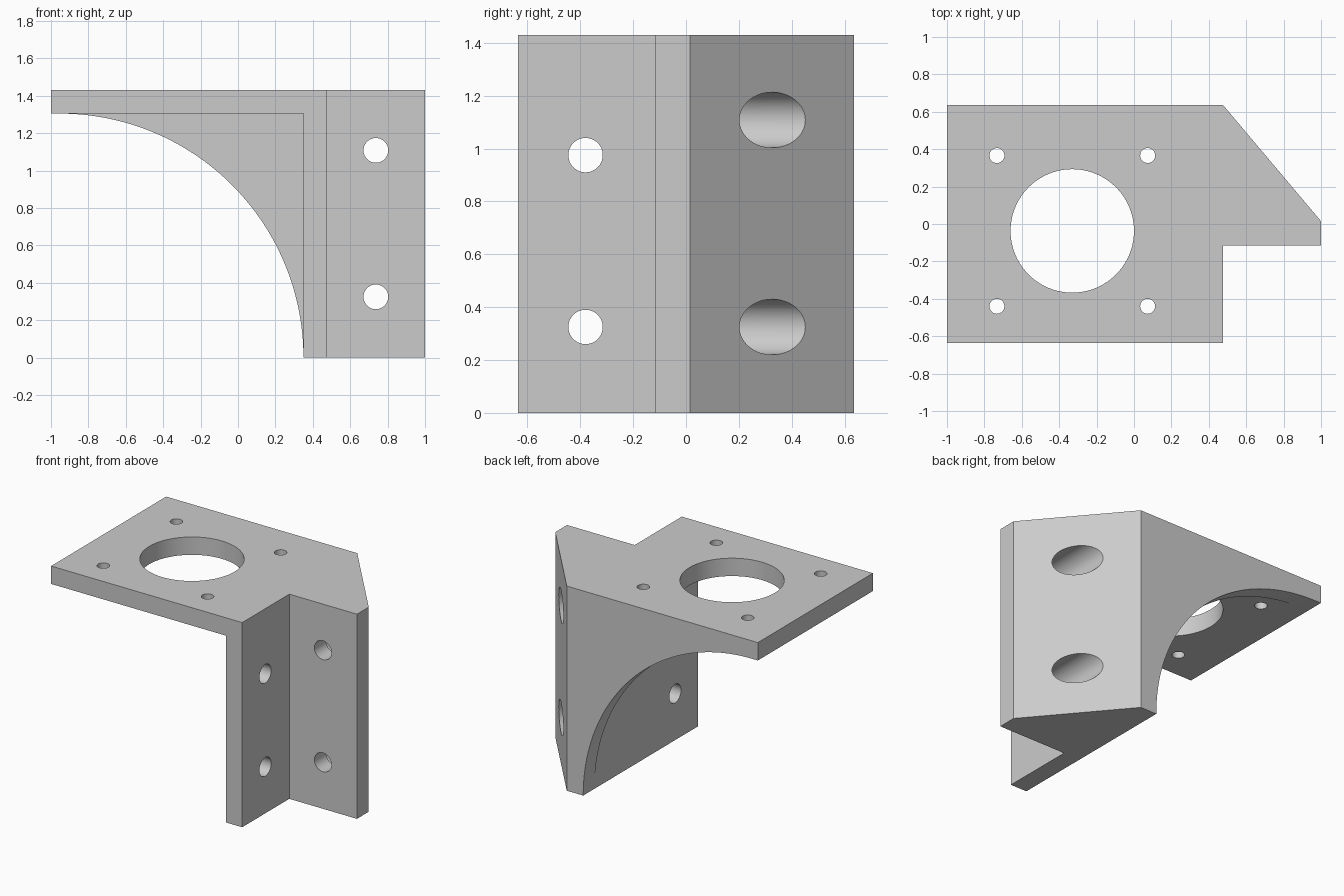
import bpy, bmesh, math
from mathutils import Matrix, Vector

default_cube = bpy.data.objects.get("Cube")
if default_cube:
    bpy.data.objects.remove(default_cube, do_unlink=True)

HEIGHT = 1.43       # overall height
UNDER = 1.305       # underside of the top plate
WALL_IN = 0.35      # inner face of the upright wall
WALL_OUT = 0.477    # outer face of the upright wall
DEPTH = 0.635       # half of the plate depth
RIB_FRONT = 0.51    # front face of the curved rib
FLANGE_Y = -0.115   # front face of the side flange

# One flat grey for the whole part
grey = bpy.data.materials.new("plain grey")
grey.use_nodes = True
colour = (0.6, 0.6, 0.6, 1)
grey.diffuse_color = colour
grey.node_tree.nodes["Principled BSDF"].inputs["Base Color"].default_value = colour


def prism(name, outline, offset, place):
    """Extrude an outline by offset; place maps each 2D point to 3D."""
    bm = bmesh.new()
    face = bm.faces.new([bm.verts.new(place(a, b)) for a, b in outline])
    new = bmesh.ops.extrude_face_region(bm, geom=[face])["geom"]
    verts = [v for v in new if isinstance(v, bmesh.types.BMVert)]
    bmesh.ops.translate(bm, verts=verts, vec=offset)
    bmesh.ops.recalc_face_normals(bm, faces=bm.faces[:])
    mesh = bpy.data.meshes.new(name)
    bm.to_mesh(mesh)
    bm.free()
    mesh.materials.append(grey)
    obj = bpy.data.objects.new(name, mesh)
    bpy.context.collection.objects.link(obj)
    return obj


def drill(name, start, end, radius, sides=64):
    """Cylinder cutter between two points."""
    start, end = Vector(start), Vector(end)
    turn = (end - start).to_track_quat("Z", "Y")
    ring = [(radius * math.cos(math.tau * i / sides),
             radius * math.sin(math.tau * i / sides)) for i in range(sides)]
    return prism(name, ring, end - start,
                 lambda a, b: start + turn @ Vector((a, b, 0)))


def cut(target, cutter):
    cutter.hide_render = True
    mod = target.modifiers.new("cut", "BOOLEAN")
    mod.operation = "DIFFERENCE"
    mod.solver = "EXACT"
    mod.object = cutter
    bpy.context.view_layer.objects.active = target
    bpy.ops.object.modifier_apply(modifier=mod.name)
    bpy.data.objects.remove(cutter, do_unlink=True)


# Solid block from the plan outline, with the angled flange on its left
plan = [(-1, -DEPTH), (WALL_OUT, -DEPTH), (WALL_OUT, FLANGE_Y), (1, FLANGE_Y),
        (1, 0.015), (WALL_OUT, DEPTH), (-1, DEPTH)]
bracket = prism("mounting_bracket", plan, (0, 0, HEIGHT), lambda a, b: (a, b, 0))

# Hollow under the plate, leaving the rib at the back
hollow = [(-2, -1), (WALL_IN, -1), (WALL_IN, UNDER), (-2, UNDER)]
cut(bracket, prism("hollow_cutter", hollow, (0, RIB_FRONT + 1, 0),
                   lambda a, b: (a, -1, b)))

# Quarter-round sweep below the rib
centre, steps = WALL_IN - UNDER, 64
arc = [(centre + UNDER * math.cos(math.pi / 2 * i / steps),
        UNDER * math.sin(math.pi / 2 * i / steps)) for i in range(steps + 1)]
sweep = [(-2, -1), (WALL_IN, -1)] + arc + [(-2, UNDER)]
cut(bracket, prism("rib_cutter", sweep, (0, 0.7, 0), lambda a, b: (a, 0.3, b)))

# Central opening and four screw holes in the plate
cx, cy, half = -0.33, -0.037, 0.403
cut(bracket, drill("opening", (cx, cy, 1.2), (cx, cy, 1.6), 0.33, 96))
for sx in (-1, 1):
    for sy in (-1, 1):
        x, y = cx + sx * half, cy + sy * half
        cut(bracket, drill("screw_hole", (x, y, 1.2), (x, y, 1.6), 0.04, 32))

# Cross holes in the upright wall
for z in (0.325, 0.975):
    cut(bracket, drill("wall_hole", (0.2, -0.38, z), (0.6, -0.38, z), 0.065))

# Flange holes with wide counterbores from the slanted side
for z in (0.325, 1.108):
    cut(bracket, drill("flange_hole", (0.737, -0.3, z), (0.737, 0.9, z), 0.066))
    cut(bracket, drill("counterbore", (0.737, 0.012, z), (0.737, 0.9, z), 0.105))

# Smooth bores with crisp edges
bpy.ops.object.select_all(action="DESELECT")
bracket.select_set(True)
bpy.context.view_layer.objects.active = bracket
bpy.ops.object.shade_smooth_by_angle(angle=math.radians(30))
